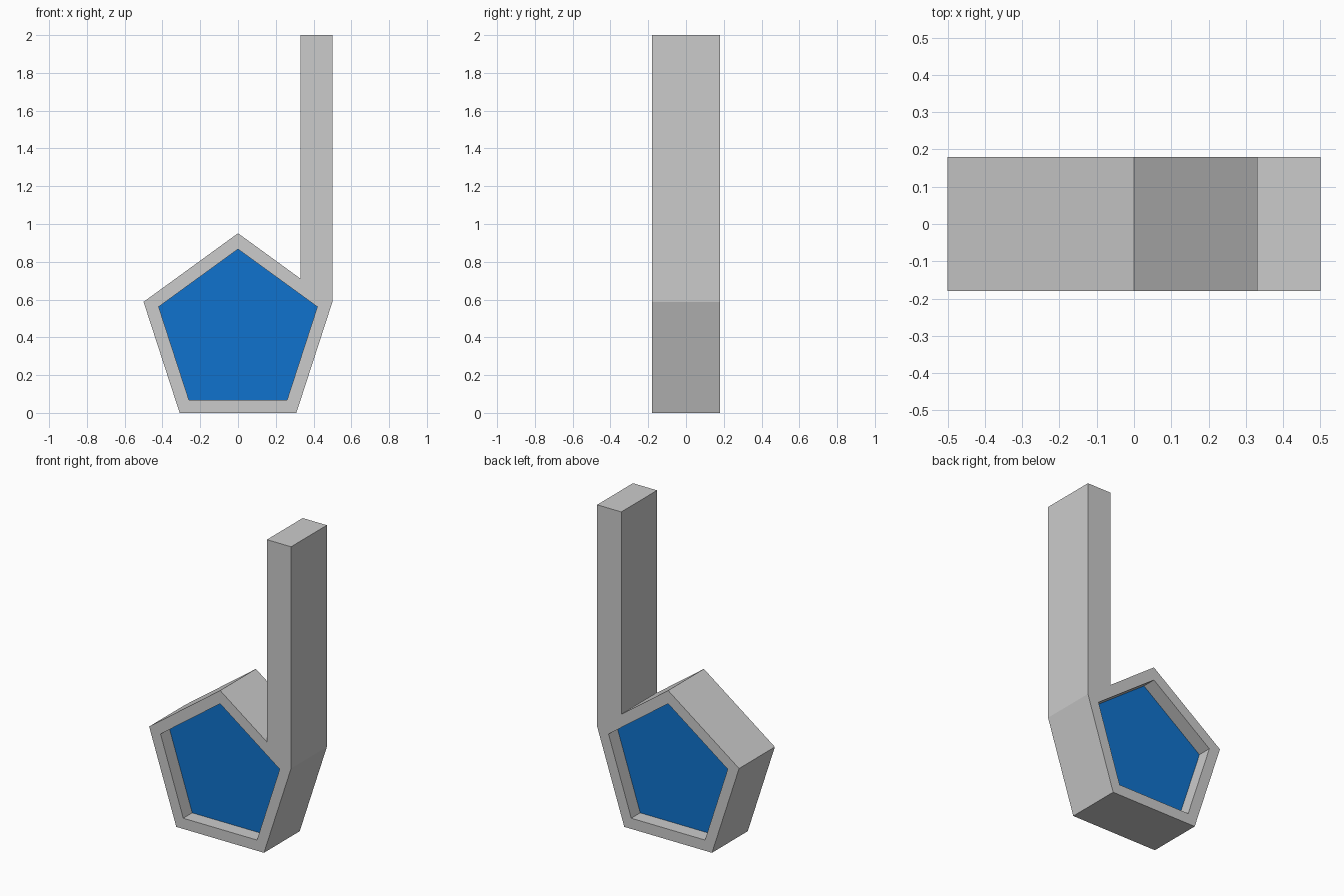
import bpy, bmesh
from math import sin, cos, tan, radians

if "Cube" in bpy.data.objects:
    bpy.data.objects.remove(bpy.data.objects["Cube"])

R_OUT, R_IN = 0.5257, 0.4416      # frame and opening radii
CZ = R_OUT * cos(radians(36))     # pentagon centre height
DEPTH, PANEL_DEPTH = 0.36, 0.18
BAR_X, TOP = 0.33, 2.0


def pentagon(r):
    """Points clockwise from the top, in (x, z)."""
    return [(r * sin(radians(72 * i)), CZ + r * cos(radians(72 * i))) for i in range(5)]


def prism(name, faces, depth):
    """Extrude a set of joined (x, z) polygons along y, centred on y = 0."""
    bm = bmesh.new()
    for pts in faces:
        bm.faces.new([bm.verts.new((x, -depth / 2, z)) for x, z in pts])
    bmesh.ops.remove_doubles(bm, verts=bm.verts[:], dist=1e-5)
    ext = bmesh.ops.extrude_face_region(bm, geom=bm.faces[:], use_keep_orig=True)
    moved = [v for v in ext["geom"] if isinstance(v, bmesh.types.BMVert)]
    bmesh.ops.translate(bm, verts=moved, vec=(0, depth, 0))
    bmesh.ops.recalc_face_normals(bm, faces=bm.faces[:])
    mesh = bpy.data.meshes.new(name)
    bm.to_mesh(mesh)
    bm.free()
    obj = bpy.data.objects.new(name, mesh)
    bpy.context.collection.objects.link(obj)
    return obj


outer, inner = pentagon(R_OUT), pentagon(R_IN)

# Pentagon frame with the upright bar rising from its right corner
foot = (BAR_X, outer[0][1] - BAR_X * tan(radians(36)))
ring = [[outer[i], outer[(i + 1) % 5], inner[(i + 1) % 5], inner[i]] for i in range(5)]
ring[0].insert(1, foot)
bar = [foot, (BAR_X, TOP), (outer[1][0], TOP), outer[1]]
prism("frame_with_bar", ring + [bar], DEPTH)

# Blue panel recessed on both sides
panel = prism("panel", [inner], PANEL_DEPTH)
blue = bpy.data.materials.new("blue")
blue.diffuse_color = (0.005, 0.17, 0.61, 1)
blue.use_nodes = True
blue.node_tree.nodes["Principled BSDF"].inputs["Base Color"].default_value = blue.diffuse_color
panel.data.materials.append(blue)
